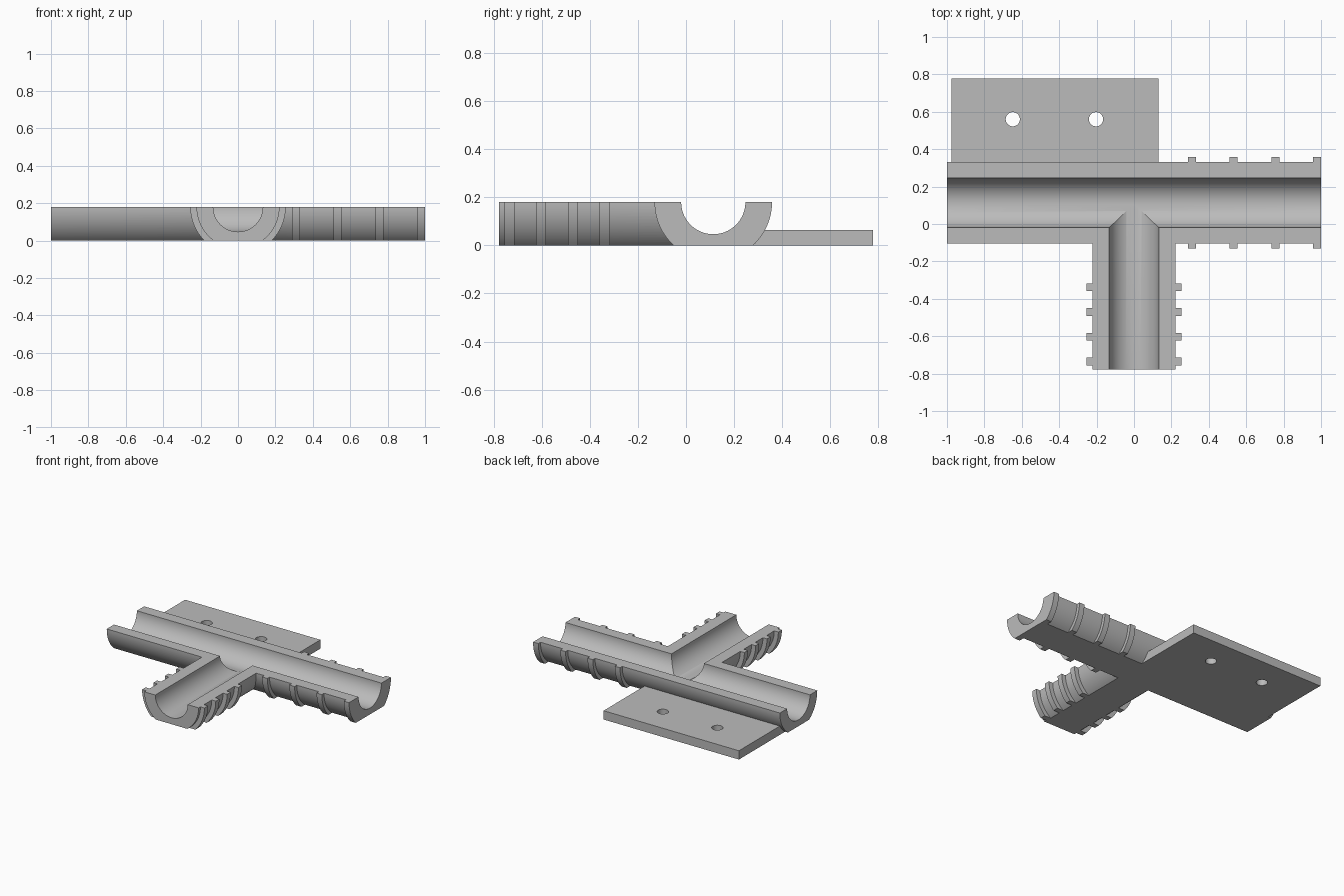
import bpy
from math import radians
from mathutils import Vector

default = bpy.data.objects.get("Cube")
if default:
    bpy.data.objects.remove(default)

AXIS_Y, TOP_Z = 0.1135, 0.18      # main tube centre line and split plane
FRONT, BACK = -0.777, 0.777
PLATE_TOP = 0.065
BORE = 0.1335
SEGMENTS = 96

grey = bpy.data.materials.new("plain_grey")
grey.use_nodes = True
colour = (0.5, 0.5, 0.5, 1)
grey.diffuse_color = colour
grey.node_tree.nodes["Principled BSDF"].inputs["Base Color"].default_value = colour


def tube(name, radius, start, end):
    """Solid round bar between two points."""
    a, b = Vector(start), Vector(end)
    bpy.ops.mesh.primitive_cylinder_add(vertices=SEGMENTS, radius=radius,
                                        depth=(b - a).length, location=(a + b) / 2)
    ob = bpy.context.object
    ob.rotation_mode = 'QUATERNION'
    ob.rotation_quaternion = (b - a).to_track_quat('Z', 'Y')
    ob.name = name
    ob.data.materials.append(grey)
    return ob


def along_x(name, radius, x0, x1):
    return tube(name, radius, (x0, AXIS_Y, TOP_Z), (x1, AXIS_Y, TOP_Z))


def along_y(name, radius, y0, y1):
    return tube(name, radius, (0, y0, TOP_Z), (0, y1, TOP_Z))


def box(name, low, high):
    a, b = Vector(low), Vector(high)
    bpy.ops.mesh.primitive_cube_add(size=1, location=(a + b) / 2)
    ob = bpy.context.object
    ob.scale = b - a
    ob.name = name
    ob.data.materials.append(grey)
    return ob


def combine(target, tool, operation):
    """Apply a boolean and discard the tool."""
    mod = target.modifiers.new(tool.name, 'BOOLEAN')
    mod.operation, mod.solver, mod.object = operation, 'EXACT', tool
    bpy.context.view_layer.update()
    bpy.ops.object.select_all(action='DESELECT')
    bpy.context.view_layer.objects.active = target
    target.select_set(True)
    bpy.ops.object.modifier_apply(modifier=mod.name)
    bpy.data.objects.remove(tool)


# Main tube and branch
fitting = along_x("split_tee_fitting", 0.2185, -1.1, 1.1)
combine(fitting, along_y("branch", 0.222, FRONT, AXIS_Y), 'UNION')

# Hose ribs; the outermost main rib is flush with the tube end
for i in range(4):
    x = 0.957 - 0.2227 * i
    combine(fitting, along_x("main_rib", 0.2445, x, x + 0.043 + (0.05 if i == 0 else 0)), 'UNION')
    y = -0.756 + 0.1323 * i
    combine(fitting, along_y("branch_rib", 0.255, y, y + 0.042), 'UNION')

# Mounting plate with two screw holes
plate = box("mount_plate", (-0.977, 0.2, -0.05), (0.13, BACK, PLATE_TOP))
for x in (-0.648, -0.203):
    combine(plate, tube("screw_hole", 0.038, (x, 0.56, -0.2), (x, 0.56, 0.2)), 'DIFFERENCE')
combine(fitting, plate, 'UNION')

# Trim to the split plane, flat base and tube ends
combine(fitting, box("trim", (-1, -1, 0), (1, 1, TOP_Z)), 'INTERSECT')

# Bores
combine(fitting, along_x("main_bore", BORE, -1.2, 1.2), 'DIFFERENCE')
combine(fitting, along_y("branch_bore", BORE - 0.001, -1, 0.1), 'DIFFERENCE')

bpy.ops.object.shade_smooth_by_angle(angle=radians(25))
